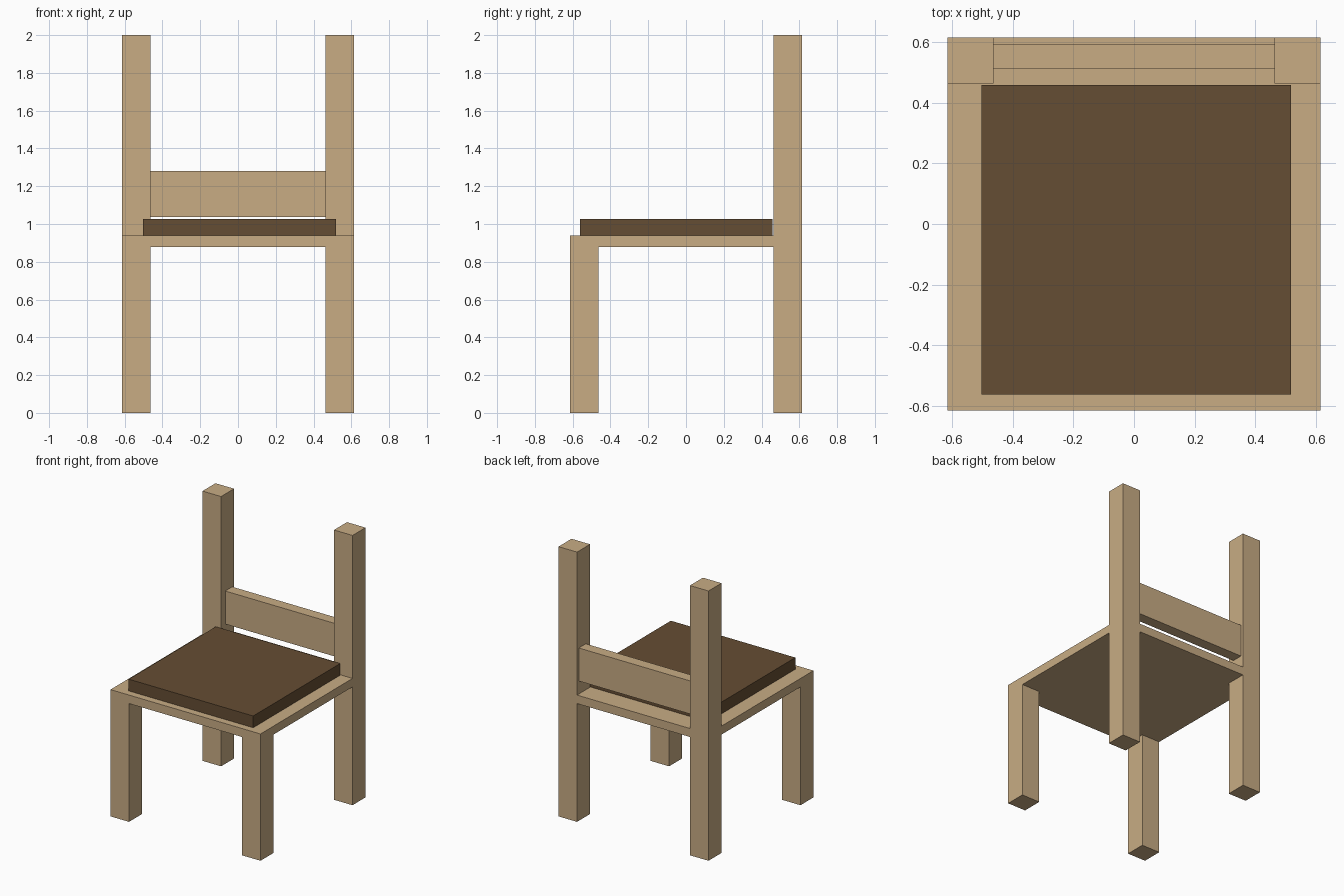
import bpy

if "Cube" in bpy.data.objects:
    bpy.data.objects.remove(bpy.data.objects["Cube"])


def material(name, rgb):
    m = bpy.data.materials.new(name)
    m.diffuse_color = (*rgb, 1.0)
    m.use_nodes = True
    m.node_tree.nodes["Principled BSDF"].inputs["Base Color"].default_value = m.diffuse_color
    return m


wood = material("light_wood", (0.578, 0.413, 0.231))
brown = material("dark_brown_cushion", (0.130, 0.074, 0.033))


def box(name, lo, hi, mat):
    """Axis-aligned box between two corners."""
    center = [(a + b) / 2 for a, b in zip(lo, hi)]
    bpy.ops.mesh.primitive_cube_add(size=1, location=center)
    ob = bpy.context.object
    ob.name = name
    ob.scale = [b - a for a, b in zip(lo, hi)]
    bpy.ops.object.transform_apply(location=False, rotation=False, scale=True)
    ob.data.materials.append(mat)
    return ob


OUT, INN = 0.615, 0.463          # outer and inner leg faces
SEAT_LOW, SEAT_TOP = 0.877, 0.94

# Short front legs and tall back posts, left and right
for side, x0, x1 in (("left", -OUT, -INN), ("right", INN, OUT)):
    box(f"front_leg_{side}", (x0, -OUT, 0), (x1, -INN, SEAT_LOW), wood)
    box(f"back_post_{side}", (x0, INN, 0), (x1, OUT, 2.0), wood)

# Seat board
box("seat", (-OUT, -OUT, SEAT_LOW), (OUT, OUT, SEAT_TOP), wood)

# Cushion, slightly off centre
box("cushion", (-0.503, -0.562, SEAT_TOP), (0.518, 0.458, 1.027), brown)

# Backrest rail between the posts
box("backrest_rail", (-INN, 0.512, 1.036), (INN, 0.594, 1.281), wood)
